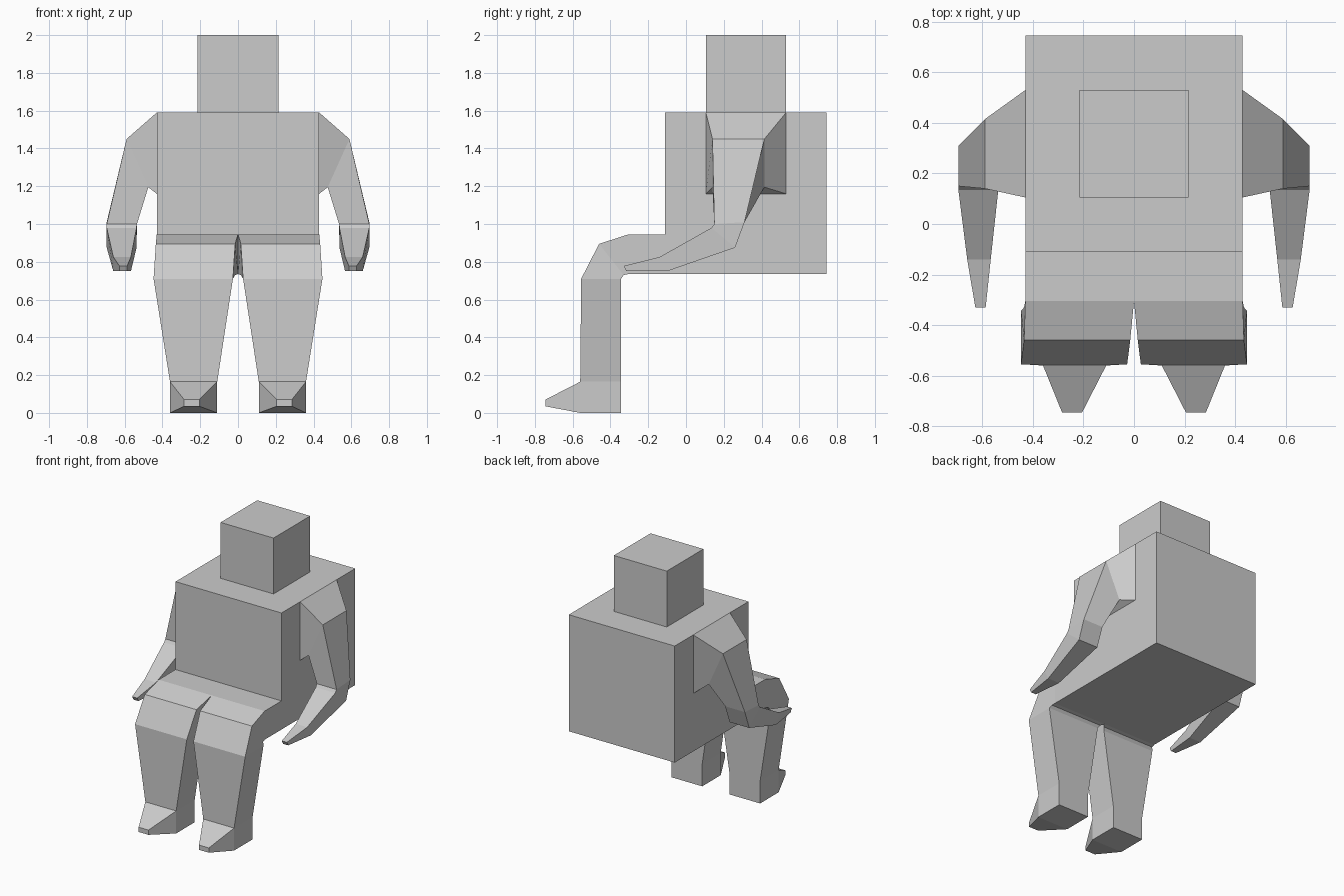
import bpy, bmesh
from mathutils import Vector

if "Cube" in bpy.data.objects:
    bpy.data.objects.remove(bpy.data.objects["Cube"])


def box(name, lo, hi):
    bm = bmesh.new()
    bmesh.ops.create_cube(bm, size=1)
    lo, hi = Vector(lo), Vector(hi)
    for v in bm.verts:
        v.co = Vector(lo[i] + (v.co[i] + 0.5) * (hi[i] - lo[i]) for i in range(3))
    return finish(name, bm)


def finish(name, bm, mirrored=False):
    bmesh.ops.recalc_face_normals(bm, faces=bm.faces)
    me = bpy.data.meshes.new(name)
    bm.to_mesh(me)
    bm.free()
    ob = bpy.data.objects.new(name, me)
    bpy.context.collection.objects.link(ob)
    if mirrored:
        ob.modifiers.new("Mirror", 'MIRROR')
    return ob


def loft(rings):
    """Skin four-sided rings (inner x, outer x, front (y, z), back (y, z), inner drop)."""
    bm = bmesh.new()
    prev = None
    for xi, xo, (fy, fz), (by, bz), drop in rings:
        cur = [bm.verts.new(p) for p in ((xo, fy, fz), (xo, by, bz),
                                         (xi, by, bz - drop), (xi, fy, fz - drop))]
        if prev:
            for i in range(4):
                j = (i + 1) % 4
                bm.faces.new((prev[i], prev[j], cur[j], cur[i]))
        prev = cur
    bm.faces.new(prev)
    return bm


# Body blocks
box("torso", (-0.43, -0.11, 0.735), (0.43, 0.745, 1.59))
box("head", (-0.215, 0.105, 1.59), (0.215, 0.53, 2.0))

# Seated legs: lap, knee, shin, sole
legs = loft([
    (0.0, 0.43, (-0.11, 0.945), (-0.11, 0.735), 0),
    (0.0, 0.43, (-0.305, 0.945), (-0.305, 0.735), 0),
    (0.015, 0.435, (-0.46, 0.895), (-0.33, 0.73), 0),
    (0.027, 0.447, (-0.555, 0.71), (-0.343, 0.71), 0),
    (0.11, 0.36, (-0.56, 0.165), (-0.345, 0.165), 0),
    (0.11, 0.36, (-0.56, 0.0), (-0.345, 0.0), 0),
])
legs.faces.ensure_lookup_table()
seam = [f for f in legs.faces if all(abs(v.co.x) < 1e-5 for v in f.verts)]
bmesh.ops.delete(legs, geom=seam, context='FACES')

# Feet: pull the front of the ankle out to a narrow toe
front = [f for f in legs.faces
         if all(v.co.z < 0.2 and v.co.y < -0.5 for v in f.verts)]
toe = bmesh.ops.extrude_discrete_faces(legs, faces=front)["faces"][0]
for v in toe.verts:
    v.co = (0.205 if v.co.x < 0.2 else 0.285, -0.745, 0.07 if v.co.z > 0.1 else 0.035)
bmesh.ops.remove_doubles(legs, verts=legs.verts, dist=0.0005)
finish("legs", legs, True)

# Bent arms: shoulder, upper arm, elbow, wrist, fingertips
arms = loft([
    (0.43, 0.43, (0.105, 1.59), (0.53, 1.59), 0.43),
    (0.475, 0.59, (0.14, 1.45), (0.415, 1.45), 0.255),
    (0.535, 0.695, (0.15, 1.0), (0.31, 1.01), 0),
    (0.537, 0.695, (0.135, 0.98), (0.26, 0.875), 0),
    (0.567, 0.66, (-0.14, 0.825), (-0.10, 0.75), 0),
    (0.587, 0.628, (-0.33, 0.778), (-0.315, 0.75), 0),
])
finish("arms", arms, True)
